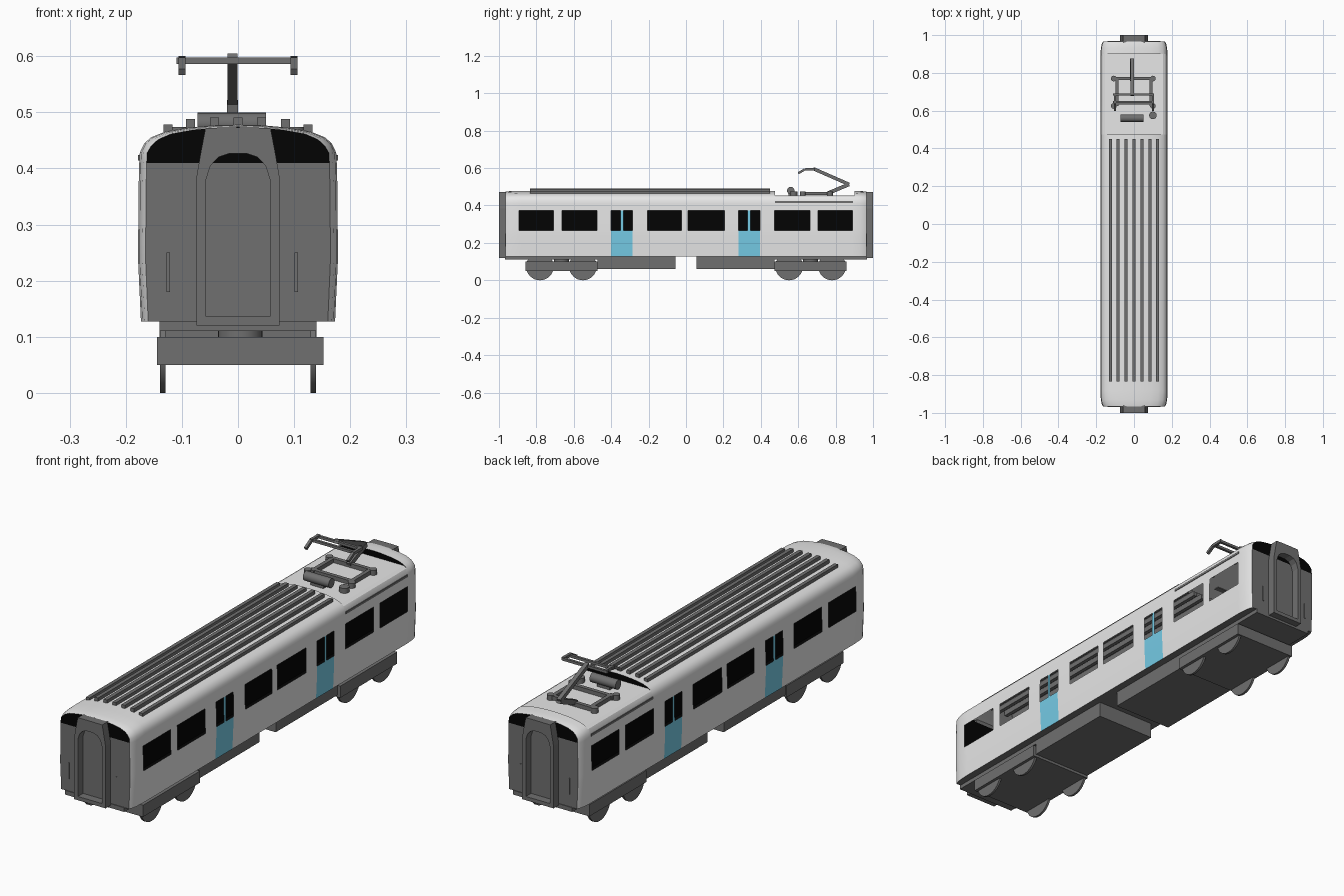
import bpy, bmesh, math
from mathutils import Vector

if "Cube" in bpy.data.objects:
    bpy.data.objects.remove(bpy.data.objects["Cube"])


def material(name, rgb):
    m = bpy.data.materials.new(name)
    m.diffuse_color = (*rgb, 1)
    m.use_nodes = True
    m.node_tree.nodes["Principled BSDF"].inputs["Base Color"].default_value = m.diffuse_color
    return m


LIGHT = material("light_grey_paint", (0.8, 0.8, 0.8))
DARK = material("dark_grey", (0.16, 0.16, 0.16))
BLACK = material("black_interior", (0.001, 0.001, 0.001))
BLUE = material("blue_door", (0.18, 0.60, 0.79))


def finish(name, bm, mats):
    bmesh.ops.recalc_face_normals(bm, faces=bm.faces)
    me = bpy.data.meshes.new(name)
    bm.to_mesh(me)
    bm.free()
    for m in mats:
        me.materials.append(m)
    ob = bpy.data.objects.new(name, me)
    bpy.context.collection.objects.link(ob)
    return ob


def smooth(ob, deg=30):
    bpy.ops.object.select_all(action='DESELECT')
    ob.select_set(True)
    bpy.context.view_layer.objects.active = ob
    bpy.ops.object.shade_smooth_by_angle(angle=math.radians(deg))


def box(name, lo, hi, mat=DARK):
    bm = bmesh.new()
    bmesh.ops.create_cube(bm, size=1)
    for v in bm.verts:
        v.co = Vector([(a + b) / 2 + c * (b - a) for a, b, c in zip(lo, hi, v.co)])
    return finish(name, bm, [mat])


def bar(name, p, q, w, round_sides=0):
    """Square bar or cylinder from p to q."""
    p, q = Vector(p), Vector(q)
    d = q - p
    bm = bmesh.new()
    if round_sides:
        bmesh.ops.create_cone(bm, cap_ends=True, segments=round_sides,
                              radius1=w, radius2=w, depth=d.length)
    else:
        bmesh.ops.create_cube(bm, size=1)
        bmesh.ops.scale(bm, vec=(w, w, d.length), verts=bm.verts)
    rot = d.to_track_quat('Z', 'Y').to_matrix()
    bmesh.ops.rotate(bm, matrix=rot, verts=bm.verts)
    bmesh.ops.translate(bm, vec=(p + q) / 2, verts=bm.verts)
    ob = finish(name, bm, [DARK])
    if round_sides:
        smooth(ob)
    return ob


# ---- body shell: half profile lofted along y, with cuts at doors and windows
HALF = [(.173, .127), (.178, .235), (.178, .267), (.177, .373), (.176, .41),
        (.175, .428), (.167, .445), (.154, .456), (.129, .466), (.087, .473),
        (.042, .477), (0, .478)]
DOORS = [(-.40, -.285), (.28, .395)]
WINDOWS = [(-.893, -.708), (-.663, -.475), (-.205, -.025), (.012, .205), (.473, .662), (.705, .89)]
for a, b in DOORS:
    WINDOWS += [(a, a + .05), (b - .05, b)]
DECK = (.475, .9)
END = {.965: .925, .953: .96, .93: .985, .88: 1.0}


def inside(y, spans):
    return any(a < y < b for a, b in spans)


def ring(y, deck):
    s = END.get(abs(y), 1.0)
    pts = []
    for x, z in HALF:
        if z > .43:
            z -= (1 - s) * .06
        pts.append((x * s, y, min(z, .453) if deck else z))
    return pts + [(-x, yy, z) for x, yy, z in reversed(pts[:-1])]


cuts = {s * e for e in END for s in (-1, 1)} | set(DECK)
for a, b in WINDOWS + DOORS:
    cuts |= {a, b}
rings = []
for y in sorted(cuts):
    before, after = (inside(y + e, [DECK]) for e in (-1e-4, 1e-4))
    rings.append(ring(y, before))
    if before != after:
        rings.append(ring(y, after))

bm = bmesh.new()
loops = [[bm.verts.new(p) for p in r] for r in rings]
n = len(loops[0])
for A, B in zip(loops, loops[1:]):
    for i in range(n):
        j = (i + 1) % n
        bm.faces.new((A[i], A[j], B[j], B[i]))
for L in (loops[0], loops[-1]):          # end walls in horizontal strips
    for i in range(n // 2):
        vs = [L[i], L[i + 1], L[n - 2 - i], L[n - 1 - i]]
        bm.faces.new(list(dict.fromkeys(vs)))
bmesh.ops.remove_doubles(bm, verts=bm.verts, dist=1e-5)
bmesh.ops.recalc_face_normals(bm, faces=bm.faces)
openings = []
for f in bm.faces:
    c, nn = f.calc_center_median(), f.normal
    if nn.z < -.8:
        f.material_index = 1
    elif abs(nn.y) > .95 and abs(c.y) > .96:
        f.material_index = 2 if c.z > .41 else 1
    elif abs(nn.y) > .95 and c.z > .44:
        f.material_index = 2
    elif abs(nn.x) > .8 and .267 < c.z < .373 and inside(c.y, WINDOWS):
        openings.append(f)
    elif abs(nn.x) > .8 and c.z < .373 and inside(c.y, DOORS):
        f.material_index = 3
bmesh.ops.delete(bm, geom=openings, context='FACES_ONLY')
smooth(finish("body_shell", bm, [LIGHT, DARK, BLACK, BLUE]))

# ---- dark interior seen through the window openings
box("interior_floor", (-.165, -.94, .131), (.165, .94, .137), BLACK)
box("interior_centre_wall", (-.004, -.94, .135), (.004, .94, .39), BLACK)
for s in (-1, 1):
    y0, y1 = sorted((s * .945, s * .95))
    box("interior_end_wall", (-.15, y0, .135), (.15, y1, .45), BLACK)

# ---- gangway frames, handrails, underframe and bogies at both ends
OUT = [(.074, .12), (.074, .385), (.066, .43), (.058, .472), (.02, .473)]
INN = [(.057, .136), (.057, .38), (.049, .405), (.035, .42), (.015, .427)]
for s, tag in ((-1, "front"), (1, "rear")):
    bm = bmesh.new()
    L = []
    for prof, y in ((OUT, .955), (OUT, 1.0), (INN, 1.0), (INN, .955)):
        pts = prof + [(-x, z) for x, z in reversed(prof)]
        L.append([bm.verts.new((x, s * y, z)) for x, z in pts])
    for k in range(4):
        A, B = L[k], L[(k + 1) % 4]
        for i in range(len(A)):
            j = (i + 1) % len(A)
            bm.faces.new((A[i], A[j], B[j], B[i]))
    finish(tag + "_gangway_frame", bm, [DARK])
    for x in (-.124, .104):
        y0, y1 = sorted((s * .96, s * .968))
        box(tag + "_handrail", (x - .003, y0, .18), (x + .003, y1, .25))
    y0, y1 = sorted((s * .47, s * .968))
    box(tag + "_underframe", (-.14, y0, .11), (.14, y1, .128))
    y0, y1 = sorted((s * .055, s * .472))
    box(tag + "_equipment_box", (-.14, y0, .06), (.14, y1, .128))
    yc = s * .666
    box(tag + "_bogie", (-.144, yc - .192, .05), (.152, yc + .192, .10))
    bar(tag + "_bogie_pivot", (.004, yc, .095), (.004, yc, .115), .04, 24)
    for yw in (yc - .115, yc + .115):
        for x in (-.134, .134):
            bar(tag + "_wheel", (x - .005, yw, .074), (x + .005, yw, .074), .074, 32)

# ---- roof ribs and deck side gutters
for x, z in ((0, .491), (.042, .491), (.085, .488), (.125, .478)):
    for sx in ((1,) if x == 0 else (-1, 1)):
        box("roof_rib", (sx * x - .008, -.835, .455), (sx * x + .008, .45, z))
for sx in (-1, 1):
    x0, x1 = sorted((sx * .165, sx * .178))
    box("deck_gutter", (x0, .475, .414), (x1, .893, .424))

# ---- pantograph: base frame on insulators, arms, collector head
for x in (-.107, .1):
    for y in (.625, .77):
        bar("insulator", (x, y, .45), (x, y, .474), .015, 16)
    sx = math.copysign(1, x)
    bar("base_side_bar", (sx * .09, .625, .464), (sx * .09, .77, .464), .017)
    for a, b in (((.69, .594), (.635, .593)), ((.635, .593), (.60, .572))):
        bar("collector_horn", (sx * .1, *a), (sx * .1, *b), .012)
for y in (.64, .77):
    bar("base_cross_bar", (-.105, y, .464), (.1, y, .464), .017)
for y in (.645, .685):
    bar("collector_strip", (-.11, y, .592), (.103, y, .592), .011)
bar("upper_arm", (-.01, .68, .597), (-.01, .872, .513), .018)
bar("lower_arm", (-.01, .872, .513), (-.01, .76, .466), .02)
bar("roof_cylinder", (-.072, .56, .48), (.05, .56, .48), .02, 16)
box("cylinder_mount", (-.04, .548, .45), (.02, .572, .47))
bar("roof_knob", (.1, .575, .45), (.1, .575, .474), .02, 16)
